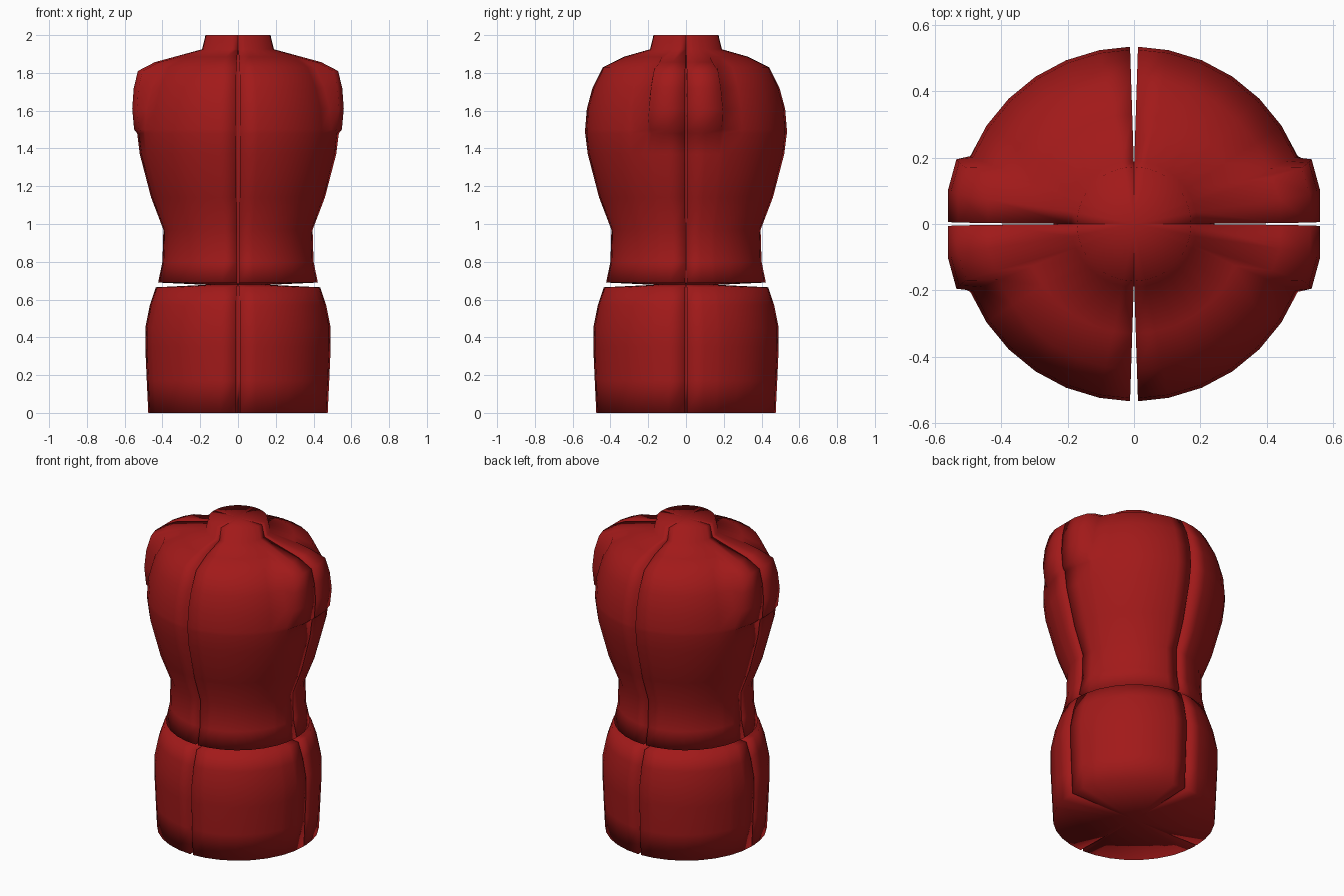
import bpy, bmesh
from math import sin, cos, pi, radians

if "Cube" in bpy.data.objects:
    bpy.data.objects.remove(bpy.data.objects["Cube"])

CORE = 0.165                      # depth the grooves reach
ANGLES = [0, 11.25, 20, 22.5, 33.75, 45, 56.25, 67.5, 78.75, 90]

# (radius, height) outlines, bottom to top
HIPS = [(0.475, 0), (0.483, 0.17), (0.491, 0.35), (0.491, 0.45), (0.467, 0.57),
        (0.435, 0.665), (CORE, 0.678)]
TORSO = [(CORE, 0.678), (0.423, 0.69), (0.40, 0.80), (0.395, 0.97), (0.46, 1.14),
         (0.52, 1.37), (0.534, 1.48), (0.534, 1.50), (0.525, 1.61), (0.495, 1.72),
         (0.44, 1.83), (0.33, 1.885), (0.19, 1.925), (0.172, 2.0)]
# armhole caps: outline height -> (x, y half width, z)
ARM = {1.50: (0.55, 0.19, 1.50), 1.61: (0.56, 0.195, 1.61), 1.72: (0.552, 0.185, 1.72),
       1.83: (0.53, 0.17, 1.81), 1.885: (0.44, 0.14, 1.857)}

fabric = bpy.data.materials.new("red_fabric")
fabric.diffuse_color = (0.36, 0.01, 0.01, 1)
fabric.use_nodes = True
fabric.node_tree.nodes["Principled BSDF"].inputs["Base Color"].default_value = fabric.diffuse_color


def quarter(r, z):
    """Outer points of the +x +y panel at one level, with slots at both ends."""
    open_ = max(0, (r - CORE) / (0.535 - CORE))
    pts = []
    for i, a in enumerate(ANGLES):
        x, y, zz = r * cos(radians(a)), r * sin(radians(a)), z
        if z in ARM and i < 3:
            ax, ay, zz = ARM[z]
            x = ax - (0, 0, 0.025)[i]
            y = ay * (0, 0.53, 1)[i]
        if i == 0:
            y = 0.006 * open_
        if i == len(ANGLES) - 1:
            x = 0.012 * open_
        pts.append((x, y, zz))
    return pts


def ring(r, z):
    """Full level: four mirrored panels separated by groove bottoms."""
    c = min(CORE, r)
    out = []
    for k, (sx, sy) in enumerate([(1, 1), (-1, 1), (-1, -1), (1, -1)]):
        cz = ARM[z][2] if z in ARM and k % 2 == 0 else z
        out.append((c * cos(k * pi / 2), c * sin(k * pi / 2), cz))
        q = quarter(r, z)
        if sx * sy < 0:
            q.reverse()
        out += [(x * sx, y * sy, h) for x, y, h in q]
    return out


def build(name, profile, cap_bottom=False, cap_top=False):
    bm = bmesh.new()
    rings = [[bm.verts.new(p) for p in ring(r, z)] for r, z in profile]
    n = len(rings[0])
    for a, b in zip(rings, rings[1:]):
        for i in range(n):
            j = (i + 1) % n
            bm.faces.new((a[i], a[j], b[j], b[i]))
    for wanted, loop, z, flip in ((cap_bottom, rings[0], profile[0][1], True),
                                  (cap_top, rings[-1], profile[-1][1], False)):
        if wanted:
            c = bm.verts.new((0, 0, z))
            for i in range(n):
                tri = [loop[i], loop[(i + 1) % n], c]
                bm.faces.new(tri[::-1] if flip else tri)
    bmesh.ops.remove_doubles(bm, verts=bm.verts, dist=1e-5)
    for f in bm.faces:
        f.smooth = True
    me = bpy.data.meshes.new(name)
    bm.to_mesh(me)
    bm.free()
    me.materials.append(fabric)
    ob = bpy.data.objects.new(name, me)
    bpy.context.collection.objects.link(ob)
    return ob


# lower and upper halves of the dress form, meeting at the waist groove
build("hip_panels", HIPS, cap_bottom=True)
build("torso_panels", TORSO, cap_top=True)
